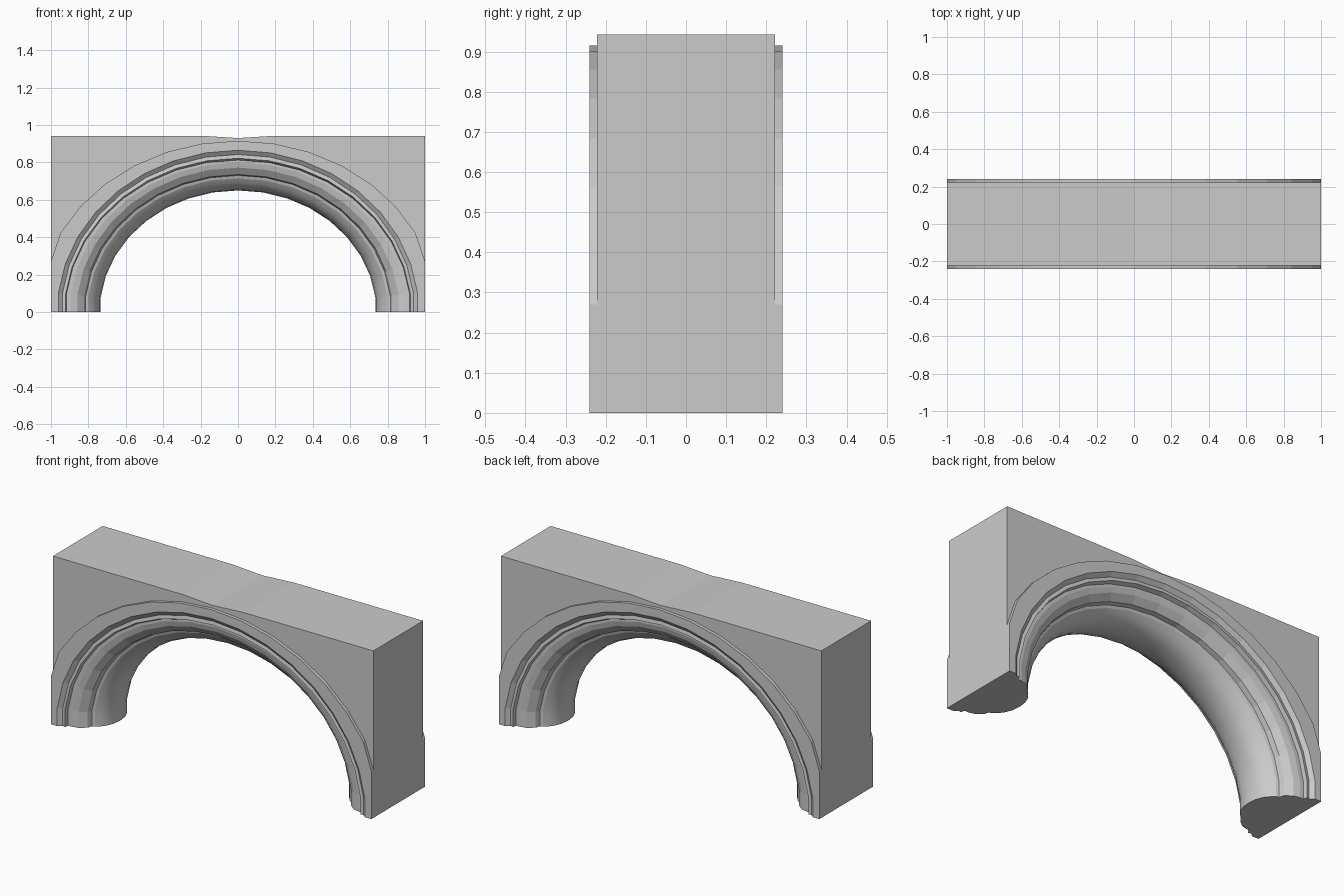
import bpy, bmesh
from math import sin, cos, radians

if "Cube" in bpy.data.objects:
    bpy.data.objects.remove(bpy.data.objects["Cube"])

# Half moulding section, outside to inside: ellipse half-width, ellipse height, depth |y|
HALF = [(1.07, .915, .222), (1.07, .915, .24), (.967, .865, .24), (.945, .842, .222),
        (.928, .822, .226), (.924, .812, .203), (.90, .80, .203), (.865, .772, .195),
        (.829, .735, .167), (.82, .73, .14), (.805, .715, .135), (.785, .692, .118),
        (.762, .668, .09), (.746, .655, .05)]
SECTION = ([(a, b, -y) for a, b, y in HALF] + [(.740, .650, 0)]
           + [(a, b, y) for a, b, y in reversed(HALF)])
STEP, TOP, WALL = 10.4, .942, .222


def ring(angle, side, top, foot=False):
    """One closed cross-section of the arch, including the wall above it."""
    t = radians(angle)
    pts = [(side * min(1, a * cos(t)), y, 0 if foot else b * sin(t))
           for a, b, y in SECTION]
    x, _, z = pts[0]
    z = z if top is None else top
    return [(x, -WALL, z)] + pts + [(x, WALL, z)]


def half(side):
    """Stations from crown to foot; below the clip the wall is just the end face."""
    out = [ring(90 - STEP * k, side, .93 if k == 0 else TOP) for k in range(8)]
    out.append(ring(90 - STEP * 7, side, None))
    out.append(ring(90 - STEP * 8, side, None))
    out.append(ring(90 - STEP * 8, side, None, True))
    return out


stations = half(-1)[::-1] + half(1)[1:]

# Skin the stations and close both feet
bm = bmesh.new()
rows = [[bm.verts.new(p) for p in s] for s in stations]
n = len(rows[0])
mid = n // 2
for r0, r1 in zip(rows, rows[1:]):
    for i in range(n):
        j = (i + 1) % n
        f = bm.faces.new((r0[i], r0[j], r1[j], r1[i]))
        f.smooth = mid - 4 <= i < mid + 4      # rounded underside only
bm.faces.new(rows[0])
bm.faces.new(rows[-1])
bmesh.ops.remove_doubles(bm, verts=bm.verts, dist=1e-4)
bmesh.ops.dissolve_degenerate(bm, edges=bm.edges, dist=1e-5)
bmesh.ops.recalc_face_normals(bm, faces=bm.faces)
mesh = bpy.data.meshes.new("moulded_arch")
bm.to_mesh(mesh)
bm.free()
obj = bpy.data.objects.new("moulded_arch", mesh)
bpy.context.collection.objects.link(obj)
